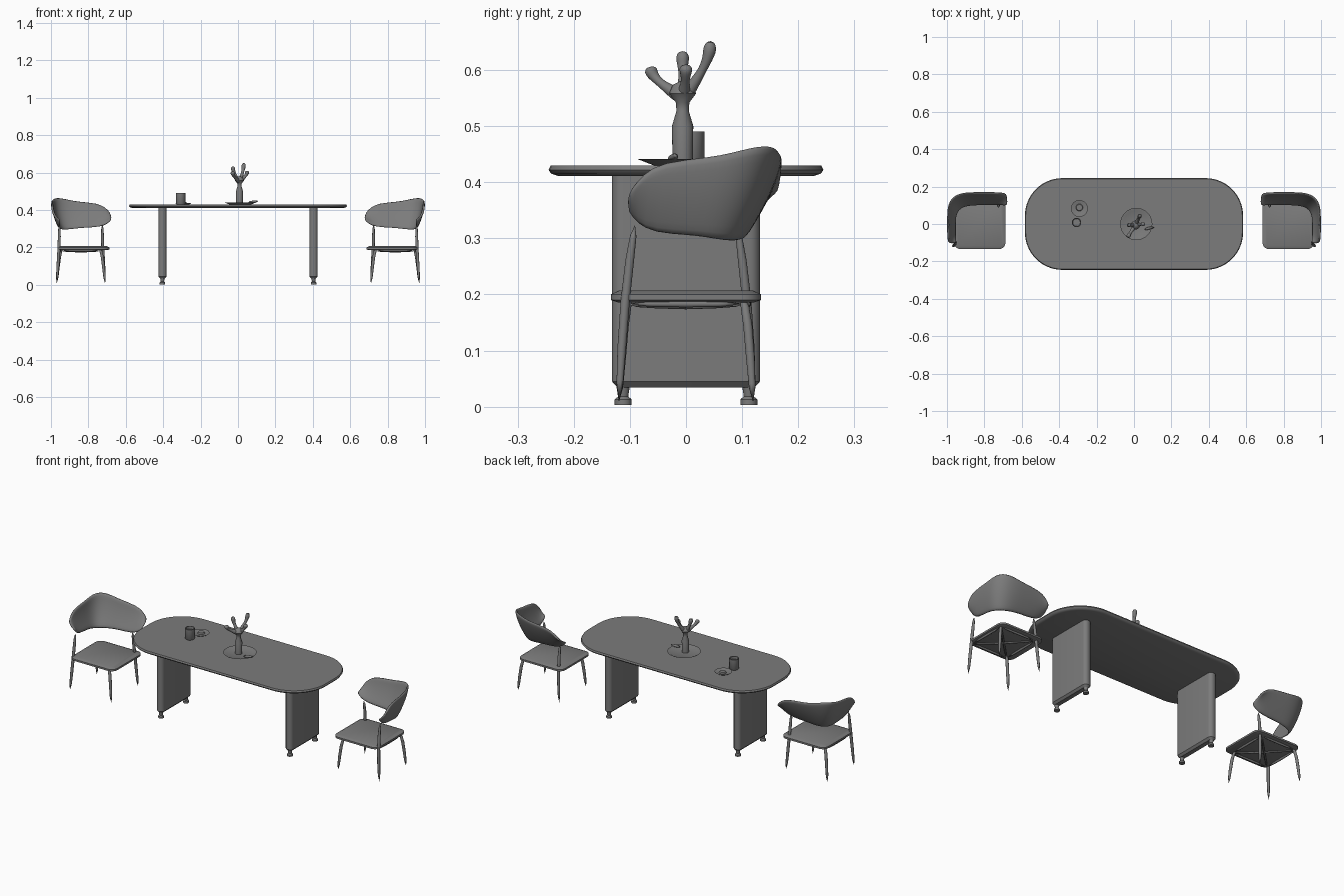
import bpy, bmesh, math
from mathutils import Vector

cube = bpy.data.objects.get("Cube")
if cube:
    bpy.data.objects.remove(cube)

grey = bpy.data.materials.new("plain_grey")
grey.use_nodes = True
COLOUR = (0.2, 0.2, 0.2, 1)
grey.diffuse_color = COLOUR
grey.node_tree.nodes["Principled BSDF"].inputs["Base Color"].default_value = COLOUR


def finish(name, bm, levels=0, angle=40, thickness=0):
    """Turn a bmesh into a shaded object with optional wall thickness and smoothing."""
    bmesh.ops.recalc_face_normals(bm, faces=bm.faces)
    mesh = bpy.data.meshes.new(name)
    bm.to_mesh(mesh)
    bm.free()
    mesh.materials.append(grey)
    part = bpy.data.objects.new(name, mesh)
    bpy.context.collection.objects.link(part)
    if thickness:
        solid = part.modifiers.new("thickness", 'SOLIDIFY')
        solid.thickness = thickness
        solid.offset = 0
    if levels:
        smooth = part.modifiers.new("smooth", 'SUBSURF')
        smooth.levels = smooth.render_levels = levels
    bpy.ops.object.select_all(action='DESELECT')
    part.select_set(True)
    bpy.context.view_layer.objects.active = part
    bpy.ops.object.shade_smooth_by_angle(angle=math.radians(angle))


def loft(rings, closed=True):
    """Bridge consecutive rings; closed rings are also capped at both ends."""
    bm = bmesh.new()
    rows = [[bm.verts.new(point) for point in ring] for ring in rings]
    count = len(rows[0])
    for lower, upper in zip(rows, rows[1:]):
        for i in range(count if closed else count - 1):
            j = (i + 1) % count
            bm.faces.new((lower[i], lower[j], upper[j], upper[i]))
    if closed:
        bm.faces.new(rows[0])
        bm.faces.new(rows[-1])
    return bm


def slab(name, centre_x, half_x, half_y, radius, profile, steps=10):
    """Rounded rectangle stacked from (inset, height) pairs."""
    rings = []
    for inset, z in profile:
        ring = []
        for quarter, (sx, sy) in enumerate(((1, 1), (-1, 1), (-1, -1), (1, -1))):
            for k in range(steps + 1):
                turn = (quarter + k / steps) * math.pi / 2
                x = centre_x + sx * (half_x - radius) + (radius - inset) * math.cos(turn)
                y = sy * (half_y - radius) + (radius - inset) * math.sin(turn)
                ring.append((x, y, z))
        rings.append(ring)
    finish(name, loft(rings))


def lathe(name, centre_x, centre_y, profile, sides=32):
    """Turned shape from (radius, height) pairs."""
    turns = [math.tau * i / sides for i in range(sides)]
    rings = [[(centre_x + radius * math.cos(turn), centre_y + radius * math.sin(turn), z)
              for turn in turns] for radius, z in profile]
    finish(name, loft(rings))


def tube(name, path, radii, sides=10):
    """Round bar along a path with one radius per point."""
    points = [Vector(point) for point in path]
    rings = []
    for i, point in enumerate(points):
        along = (points[min(i + 1, len(points) - 1)] - points[max(i - 1, 0)]).normalized()
        across = along.cross(Vector((0, 1, 0))).normalized()
        upright = along.cross(across)
        if abs(along.y) > abs(along.x) + abs(along.z):
            across = along.cross(Vector((0, 0, 1))).normalized()
            upright = along.cross(across)
        turns = [math.tau * k / sides for k in range(sides)]
        rings.append([point + radii[i] * (across * math.cos(turn) + upright * math.sin(turn))
                      for turn in turns])
    finish(name, loft(rings), levels=1, angle=60)


def signed_power(value, power):
    return math.copysign(abs(value) ** power, value)


def chair_back(side, mirror):
    """Shell sweeping round a squarish corner, leaning outward towards its upper rim."""
    columns, levels = 16, 6
    rows = []
    for level in range(levels + 1):
        rise = level / levels
        drop = 1 - rise
        bulge = 0.03 * rise * drop
        row = []
        for column in range(columns + 1):
            t = 2 * column / columns - 1
            turn = math.radians(45 + 65 * t)
            x = 0.8 - 0.02 * drop + (0.195 - 0.02 * drop + bulge) * signed_power(math.cos(turn), 0.5)
            y = -0.026 * drop + (0.168 - 0.04 * drop + bulge) * signed_power(math.sin(turn), 0.5)
            low = 0.295 + 0.025 * t * t
            high = 0.465 - 0.05 * t * t
            # Round off the upper and lower corners of both ends
            squeeze = 0.03 * max(0, abs(t) - 0.8) / 0.2
            z = low + squeeze + (high - low - 2 * squeeze) * rise
            row.append((mirror * x, y, z))
        rows.append(row)
    finish(side + "_chair_back", loft(rows, closed=False), levels=1, angle=60, thickness=0.012)


def chair(side, mirror):
    middle = 0.84
    chair_back(side, mirror)

    slab(side + "_chair_seat", mirror * 0.825, 0.138, 0.134, 0.035,
         [(0.012, 0.186), (0, 0.19), (0, 0.2), (0.015, 0.207)], steps=8)

    # Two legs rise to the back, two bend in under the seat
    for across, depth in ((1, "front"), (-1, "back"), (1, "back"), (-1, "front")):
        along = 1 if depth == "back" else -1
        rising = across != along
        if rising:
            stations = [(0.13, 0.12, 0), (0.115, 0.11, 0.2), (0.115, 0.09, 0.33)]
        else:
            stations = [(0.13, 0.12, 0), (0.115, 0.11, 0.17), (0.1, 0.1, 0.19)]
        path = [(mirror * (middle + across * x), along * y, z) for x, y, z in stations]
        reach = "outer" if across > 0 else "inner"
        tube(f"{side}_chair_{reach}_{depth}_leg", path, [0.008, 0.009, 0.008])

    # Edge rails and crossed braces below the seat
    corners = [(mirror * (middle + 0.11 * sx), 0.11 * sy, 0.183)
               for sx, sy in ((1, -1), (1, 1), (-1, 1), (-1, -1))]
    for i, corner in enumerate(corners):
        tube(side + "_chair_rail", [corner, corners[(i + 1) % 4]], [0.007, 0.007])
    for i in range(2):
        tube(side + "_chair_brace", [corners[i], (mirror * middle, 0, 0.176), corners[i + 2]],
             [0.007] * 3)


def stem(name, base, tip):
    """Stem that bows outward, thins in the middle and swells into a rounded bud."""
    base, tip = Vector(base), Vector(tip)
    steps = 8
    path, radii = [], []
    for i in range(steps + 1):
        t = i / steps
        point = base.lerp(tip, t)
        spread = math.sin(t * math.pi / 2)
        point.x = base.x + (tip.x - base.x) * spread
        point.y = base.y + (tip.y - base.y) * spread
        path.append(point)
        radii.append(0.011 + 0.003 * math.cos(math.tau * t))
    radii[-1] /= 2
    tube(name, path, radii)


# Table: chamfered oval top, two panel legs on small feet
slab("table_top", 0, 0.583, 0.245, 0.2,
     [(0.018, 0.411), (0.005, 0.415), (0, 0.422), (0.004, 0.43)], steps=20)
for side, mirror in (("right", -1), ("left", 1)):
    panel_x = mirror * 0.404
    slab(side + "_table_panel", panel_x, 0.022, 0.132, 0.02,
         [(0.01, 0.034), (0, 0.045), (0, 0.413)], steps=6)
    for foot_y in (-0.112, 0.112):
        lathe(side + "_table_foot", panel_x, foot_y,
              [(0.015, 0.003), (0.015, 0.013), (0.009, 0.018), (0.012, 0.037)], sides=16)
    chair(side, mirror)

# Centre tray, vase and branching stems
lathe("tray", 0.012, 0, [(0.055, 0.429), (0.086, 0.441), (0.08, 0.441), (0.07, 0.436)], sides=40)
lathe("vase", 0.008, -0.006,
      [(0.018, 0.434), (0.019, 0.5), (0.011, 0.527), (0.012, 0.542),
       (0.024, 0.558), (0.018, 0.573), (0.005, 0.58)], sides=24)
hub = (0.008, -0.005, 0.55)
stem("tall_stem", hub, (0.031, 0.044, 0.652))
stem("front_stem", hub, (-0.03, -0.064, 0.606))
stem("middle_stem", hub, (-0.028, -0.006, 0.634))
stem("side_stem", hub, (0.05, 0, 0.61))
tube("fallen_leaf", [(0.055, -0.03, 0.441), (0.085, -0.02, 0.444), (0.11, -0.018, 0.448)],
     [0.006, 0.009, 0.002])

# Cup and saucer
lathe("cup", -0.307, 0.008, [(0.022, 0.43), (0.025, 0.434), (0.025, 0.49), (0.021, 0.49), (0.02, 0.475)])
lathe("saucer", -0.292, 0.083, [(0.03, 0.429), (0.045, 0.439), (0.04, 0.439), (0.03, 0.435)])
lathe("saucer_centre", -0.292, 0.088, [(0.02, 0.433), (0.016, 0.442)])
